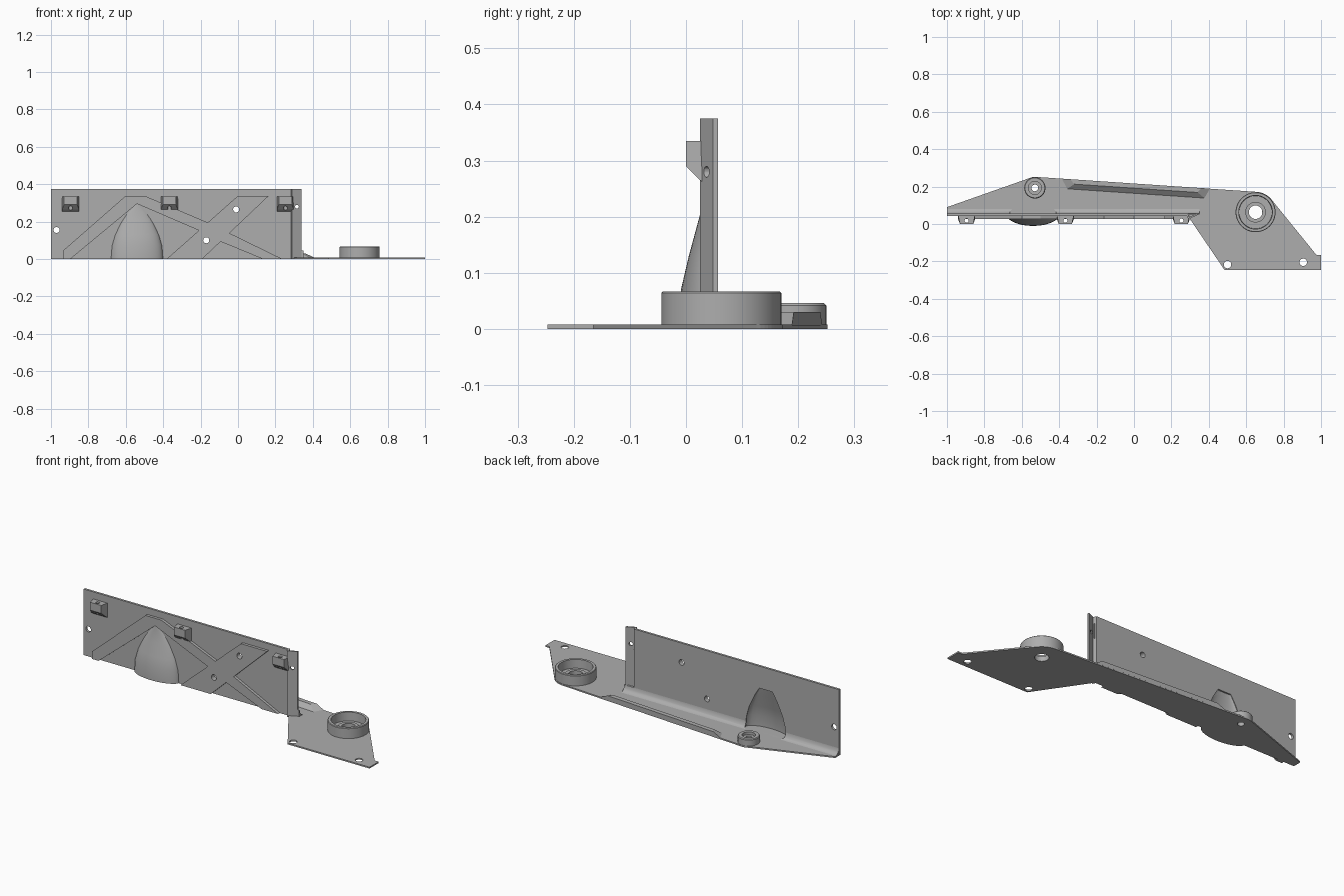
import bpy, bmesh, math

if "Cube" in bpy.data.objects:
    bpy.data.objects.remove(bpy.data.objects["Cube"])

grey = bpy.data.materials.new("plain_grey")
grey.use_nodes = True
grey.diffuse_color = (0.42, 0.42, 0.42, 1)
grey.node_tree.nodes["Principled BSDF"].inputs["Base Color"].default_value = grey.diffuse_color


def finish(bm, name):
    bmesh.ops.recalc_face_normals(bm, faces=bm.faces)
    mesh = bpy.data.meshes.new(name)
    bm.to_mesh(mesh)
    bm.free()
    mesh.materials.append(grey)
    ob = bpy.data.objects.new(name, mesh)
    bpy.context.collection.objects.link(ob)
    return ob


def loft(name, rings, closed=False):
    """Skin equal-length point rings; cap the ends unless the rings close up."""
    bm = bmesh.new()
    vs = [[bm.verts.new(p) for p in r] for r in rings]
    n = len(vs[0])
    for k in range(len(vs) - (0 if closed else 1)):
        a, b = vs[k], vs[(k + 1) % len(vs)]
        for i in range(n):
            bm.faces.new((a[i], a[(i + 1) % n], b[(i + 1) % n], b[i]))
    if not closed:
        bm.faces.new(vs[0])
        bm.faces.new(vs[-1])
    return finish(bm, name)


def prism(name, pts, axis, lo, hi):
    def place(p, t):
        return {"x": (t, *p), "y": (p[0], t, p[1]), "z": (*p, t)}[axis]
    return loft(name, [[place(p, t) for p in pts] for t in (lo, hi)])


def arc(cx, cy, r, a0, a1, n):
    steps = [math.radians(a0 + (a1 - a0) * i / n) for i in range(n + 1)]
    return [(cx + r * math.cos(a), cy + r * math.sin(a)) for a in steps]


def lathe(name, cx, cy, profile, n=48):
    rings = []
    for i in range(n):
        a = math.tau * i / n
        rings.append([(cx + r * math.cos(a), cy + r * math.sin(a), z) for r, z in profile])
    return loft(name, rings, closed=True)


def rod(axis, u, v, r, lo, hi):
    return prism("cutter", arc(u, v, r, 0, 345, 23), axis, lo, hi)


def cut(ob, cutters):
    for c in cutters:
        mod = ob.modifiers.new("cut", "BOOLEAN")
        mod.operation, mod.solver, mod.object = "DIFFERENCE", "EXACT", c
    dg = bpy.context.evaluated_depsgraph_get()
    mesh = bpy.data.meshes.new_from_object(ob.evaluated_get(dg))
    ob.modifiers.clear()
    ob.data = mesh
    for c in cutters:
        bpy.data.objects.remove(c)


def smooth(ob, degrees=35):
    bpy.ops.object.select_all(action="DESELECT")
    ob.select_set(True)
    bpy.context.view_layer.objects.active = ob
    bpy.ops.object.shade_smooth_by_angle(angle=math.radians(degrees))


# Dome bulge: levels of height, half width and depth
DOME_X, DOME_Y = -0.54, 0.05
LEVELS = [(0, .14, .06), (.07, .135, .059), (.13, .118, .045),
          (.2, .085, .026), (.25, .055, .014), (.29, .015, .009)]


def dome_cutter():
    rings = []
    for z, w, d in LEVELS[:-1]:
        ring = []
        for c, s in arc(0, 0, 1, 0, 345, 23):
            depth = max(d, .015) if s > 0 else d - .01
            ring.append((DOME_X + (w - .012) * c, DOME_Y + depth * s, max(z, .008)))
        rings.append(ring)
    return loft("cutter", rings)


dome = loft("dome_bulge", [[(DOME_X + w * c, DOME_Y + d * s, z)
                            for c, s in arc(0, 0, 1, 180, 360, 24)] for z, w, d in LEVELS])
cut(dome, [dome_cutter()])
smooth(dome, 45)

# Base plate
BIG, SMALL = (0.65, 0.063), (-0.53, 0.193)
outline = [(-1, .042), (.292, .042), (.3, .025), (.485, -.247), (1, -.247), (1, -.165), (.975, -.165)]
outline += arc(*BIG, .109, 35, 85, 10) + arc(*SMALL, .059, 86, 110, 5) + [(-1, .09)]
base = prism("base_plate", outline, "z", 0, .008)
cut(base, [rod("z", x, y, r, -.1, .1) for x, y, r in
           ((.5, -.217, .02), (.905, -.205, .02), (*BIG, .036), (*SMALL, .018))])

# Round bosses on the plate
smooth(lathe("large_boss", *BIG, [
    (.036, .001), (.036, .028), (.055, .028), (.055, .018), (.088, .018),
    (.09, .067), (.104, .067), (.107, .064), (.107, .001)]))
smooth(lathe("small_boss", *SMALL, [
    (.018, .001), (.018, .03), (.035, .03), (.035, .046),
    (.053, .046), (.057, .042), (.057, .001)]))

# Upright wall with an angled end flange
wall = prism("upright_wall", [
    (-1, .042), (.283, .042), (.29, .025), (.34, .048), (.34, .057),
    (.295, .037), (.289, .055), (-1, .055)], "z", 0, .375)
cut(wall, [dome_cutter(), rod("y", -.97, .155, .016, -.1, .2), rod("y", -.17, .1, .016, -.1, .2),
           rod("y", -.01, .265, .016, -.1, .2), rod("y", .315, .28, .01, -.1, .2)])

# Rounded bend joining wall and plate
bend = prism("inner_bend", [(.05, .006), (.05, .045), (.055, .042), (.058, .026),
                            (.066, .015), (.078, .009), (.088, .006)], "x", -.999, .35)
cut(bend, [dome_cutter()])
smooth(bend)


# Stiffening ribs with sloped sides on the front of the wall
def rib(name, pts, holes=()):
    bm = bmesh.new()
    face = bm.faces.new([bm.verts.new((x, .043, z)) for x, z in pts])
    bmesh.ops.inset_region(bm, faces=[face], thickness=.012,
                           use_boundary=True, use_even_offset=True)
    for v in face.verts:
        v.co.y = .026
    bmesh.ops.holes_fill(bm, edges=[e for e in bm.edges if e.is_boundary], sides=0)
    ob = finish(bm, name)
    if holes:
        cut(ob, [rod("y", x, z, .016, -.1, .2) for x, z in holes])


rib("chevron_rib", [(-.935, .001), (-.895, .001), (-.54, .295), (-.18, .14),
                    (-.15, .19), (-.5, .338), (-.6, .338), (-.935, .045)])
rib("wide_cross_rib", [(-.38, .001), (-.19, .001), (.165, .338), (0, .338)],
    [(-.17, .1), (-.01, .265)])
rib("lower_cross_rib", [(-.11, .1), (.13, .001), (.235, .001), (-.06, .145)])

# Clip tabs along the top of the wall
for i, x in enumerate((-.895, -.367, .253)):
    tab = prism(f"clip_tab_{i + 1}", [(.046, .335), (0, .335), (0, .29), (.025, .265), (.046, .25)],
                "x", x - .045, x + .045)
    for v in tab.data.vertices:
        if v.co.y < .01:
            v.co.x = x + (v.co.x - x) * .78
    cut(tab, [rod("z", x, .018, .011, .2, .4)])


# Raised lip along the rear edge of the plate
def rear(x, inset):
    return .2165 - .0675 * x - inset


lip_low = [(-.39, 0), (.41, 0), (.38, .055), (-.36, .055)]
lip_top = [(-.34, 0), (.36, 0), (.34, .025), (-.32, .025)]
loft("rear_lip", [[(x, rear(x, i), z) for x, i in pts]
                  for pts, z in ((lip_low, .006), (lip_top, .03))])
